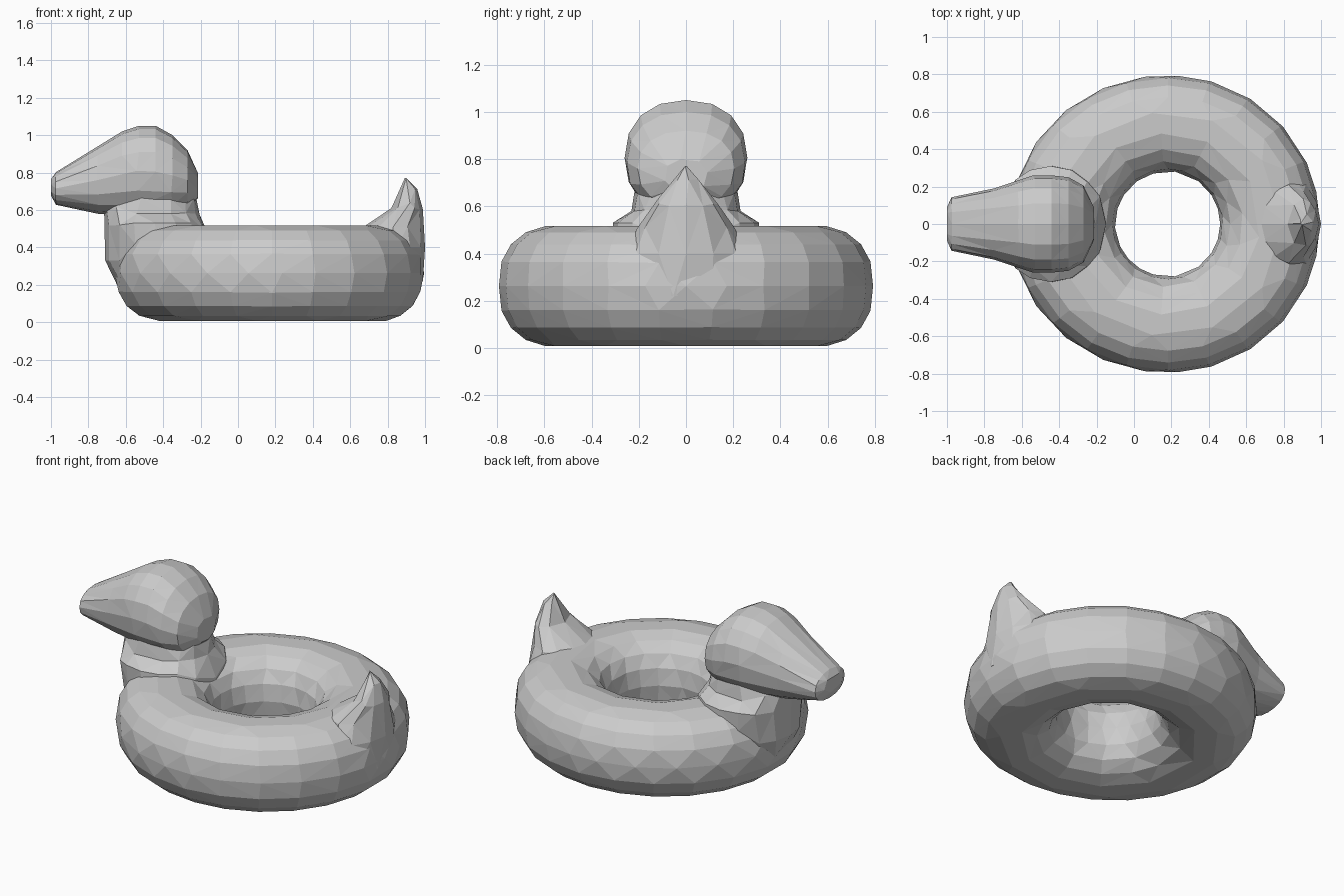
import bpy, bmesh
from math import cos, sin, tau, copysign

cube = bpy.data.objects.get("Cube")
if cube:
    bpy.data.objects.remove(cube)

grey = bpy.data.materials.new("plain grey")
grey.use_nodes = True
grey.diffuse_color = (0.6, 0.6, 0.6, 1)
grey.node_tree.nodes["Principled BSDF"].inputs["Base Color"].default_value = (0.6, 0.6, 0.6, 1)


def rounded(i, count, power):
    """Point i of a unit superellipse."""
    a = tau * i / count
    return [copysign(abs(v) ** (2 / power), v) for v in (cos(a), sin(a))]


def skin(name, rings, faces, closed=False):
    """Join rings of points into a faceted, irregularly triangulated surface."""
    bm = bmesh.new()
    loops = [[bm.verts.new(p) for p in ring] for ring in rings]
    pairs = list(zip(loops, loops[1:]))
    if closed:
        pairs.append((loops[-1], loops[0]))
    else:
        bm.faces.new(loops[0])
        bm.faces.new(loops[-1])
    for a, b in pairs:
        for i in range(len(a)):
            j = (i + 1) % len(a)
            bm.faces.new((a[i], a[j], b[j], b[i]))
    bmesh.ops.recalc_face_normals(bm, faces=bm.faces)
    bmesh.ops.triangulate(bm, faces=bm.faces)
    mesh = bpy.data.meshes.new(name)
    total = len(bm.faces)
    bm.to_mesh(mesh)
    bm.free()
    mesh.materials.append(grey)
    obj = bpy.data.objects.new(name, mesh)
    bpy.context.collection.objects.link(obj)
    facets = obj.modifiers.new("facets", 'DECIMATE')
    facets.ratio = min(1, faces / total)
    return obj


def upright(sections, count=16, power=2.2):
    """Horizontal sections: height, low x, high x, half width."""
    return [[((lo + hi) / 2 + (hi - lo) / 2 * c, w * s, z)
             for c, s in (rounded(i, count, power) for i in range(count))]
            for z, lo, hi, w in sections]


# Swim ring, slightly stretched towards the chest
ring = []
for i in range(44):
    a = tau * (i + 0.5) / 44
    stretch = 0.045 if cos(a) < 0 else 0.02
    loop = []
    for k in range(18):
        c, s = rounded(k, 18, 2.3)
        r = 0.537 + 0.257 * c + stretch * cos(a) ** 2 * (1 + c) / 2
        loop.append((0.18 + r * cos(a), r * sin(a), 0.262 + 0.258 * s))
    ring.append(loop)
skin("swim_ring", ring, 620, closed=True)

# Neck flaring into the ring
skin("neck", upright([
    (0.08, -0.50, -0.30, 0.15), (0.20, -0.65, -0.20, 0.22),
    (0.33, -0.71, -0.15, 0.27), (0.45, -0.71, -0.15, 0.31),
    (0.53, -0.71, -0.18, 0.31), (0.58, -0.72, -0.21, 0.235),
    (0.66, -0.70, -0.22, 0.22), (0.75, -0.65, -0.26, 0.18)]), 150)

# Head tapering into a blunt beak: x, bottom, top, half width
head = [[(x, w * c, (lo + hi) / 2 + (hi - lo) / 2 * s)
         for c, s in (rounded(i, 16, 2.25) for i in range(16))]
        for x, lo, hi, w in [
            (-1.00, 0.68, 0.77, 0.09), (-0.975, 0.63, 0.80, 0.145),
            (-0.93, 0.615, 0.83, 0.15), (-0.75, 0.58, 0.94, 0.19),
            (-0.62, 0.57, 1.02, 0.235), (-0.53, 0.56, 1.05, 0.26),
            (-0.44, 0.56, 1.05, 0.26), (-0.35, 0.57, 1.00, 0.25),
            (-0.27, 0.60, 0.92, 0.205), (-0.215, 0.66, 0.80, 0.09)]]
skin("head", head, 210)

# Pointed tail
skin("tail", upright([
    (0.22, 0.74, 0.99, 0.24), (0.40, 0.70, 1.00, 0.25),
    (0.50, 0.66, 0.995, 0.21), (0.54, 0.71, 0.99, 0.185),
    (0.61, 0.82, 0.99, 0.135), (0.71, 0.87, 0.96, 0.055),
    (0.77, 0.89, 0.90, 0.006)], 12, 1.8), 90)
